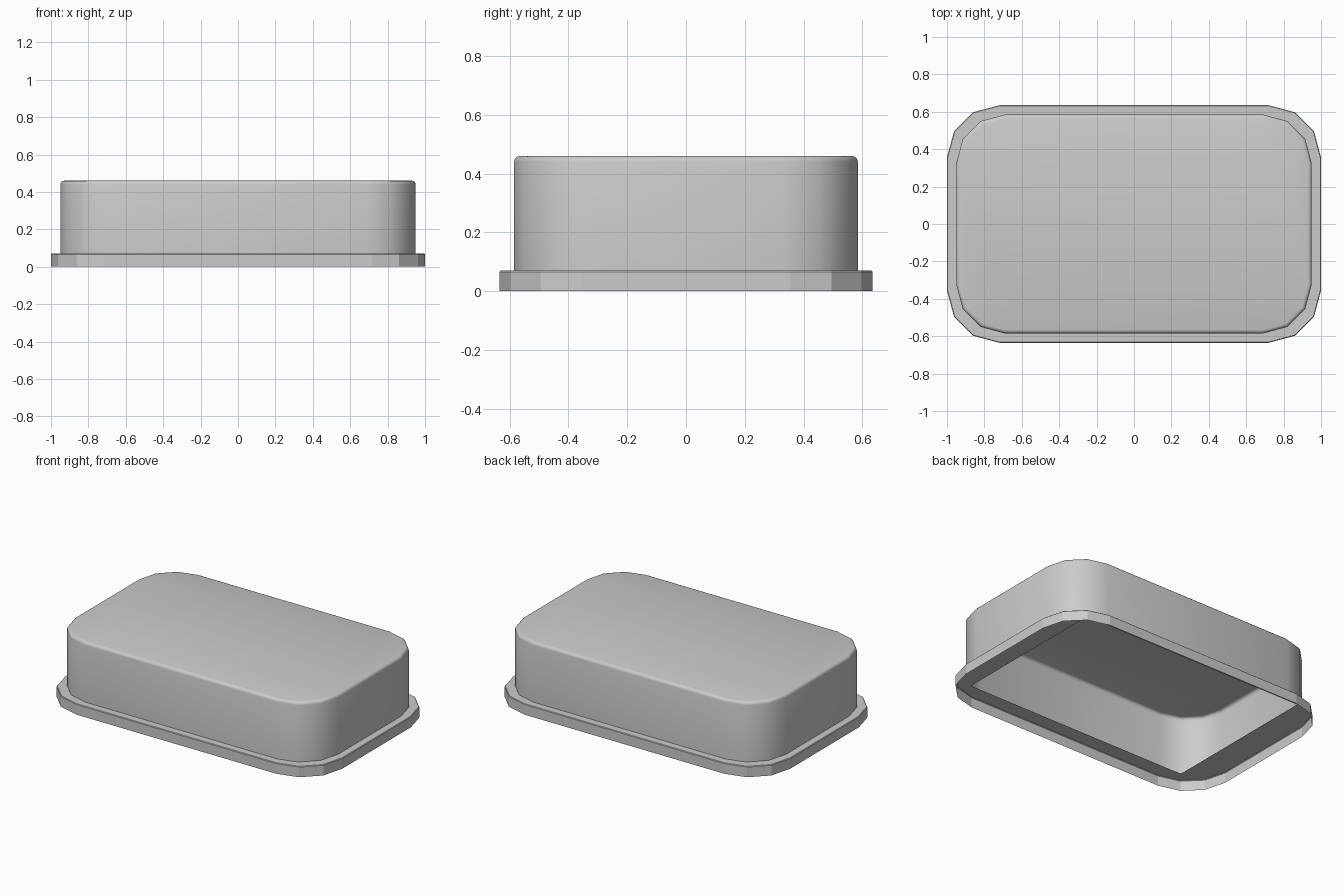
import bpy, bmesh, math

if "Cube" in bpy.data.objects:
    bpy.data.objects.remove(bpy.data.objects["Cube"])


def rounded_loop(bm, hx, hy, r, z, segs=3):
    """Ring of vertices following a rounded rectangle."""
    ring = []
    for k, (sx, sy) in enumerate(((1, 1), (-1, 1), (-1, -1), (1, -1))):
        for i in range(segs + 1):
            a = math.pi / 2 * (k + i / segs)
            ring.append(bm.verts.new((sx * (hx - r) + r * math.cos(a),
                                      sy * (hy - r) + r * math.sin(a), z)))
    return ring


def bridge(bm, a, b):
    n = len(a)
    for i in range(n):
        j = (i + 1) % n
        bm.faces.new((a[i], a[j], b[j], b[i]))


def finish(bm, name):
    mesh = bpy.data.meshes.new(name)
    bm.to_mesh(mesh)
    bm.free()
    obj = bpy.data.objects.new(name, mesh)
    bpy.context.collection.objects.link(obj)
    return obj


def lofted(name, profile, cap=False):
    """Skin through rounded rectangles given as (half x, half y, radius, z)."""
    bm = bmesh.new()
    rings = [rounded_loop(bm, *p) for p in profile]
    for a, b in zip(rings, rings[1:]):
        bridge(bm, a, b)
    if cap:
        bm.faces.new(rings[-1])
    return finish(bm, name)


HX, HY, R = 0.95, 0.585, 0.26
RIM, TOP, B = 0.07, 0.46, 0.02

# Hollow tray body: walls, rounded top edge, flat top
profile = [(HX, HY, R, RIM)]
for i in range(4):
    t = math.pi / 2 * i / 3
    d = B * (1 - math.cos(t))
    profile.append((HX - d, HY - d, R - d, TOP - B + B * math.sin(t)))
body = lofted("tray_body", profile, cap=True)
bpy.context.view_layer.objects.active = body
body.select_set(True)
bpy.ops.object.shade_smooth_by_angle(angle=math.radians(35))
body.select_set(False)

# Flange with its downward skirt, open underneath
lofted("rim_flange", [(1.0, 0.635, 0.28, 0.0), (1.0, 0.635, 0.28, RIM - 0.004),
                      (0.996, 0.631, 0.276, RIM), (HX, HY, R, RIM)])

# Inner ledge with a square-cornered opening
bm = bmesh.new()
outer = rounded_loop(bm, HX, HY, R, RIM)
inner = [bm.verts.new((sx * 0.81, sy * 0.535, RIM))
         for sx, sy in ((1, 1), (-1, 1), (-1, -1), (1, -1))]
for k in range(4):
    arc = outer[4 * k:4 * k + 4]
    for a, b in zip(arc, arc[1:]):
        bm.faces.new((inner[k], b, a))
    n = (k + 1) % 4
    bm.faces.new((inner[k], inner[n], outer[4 * n], arc[3]))
finish(bm, "inner_ledge")
